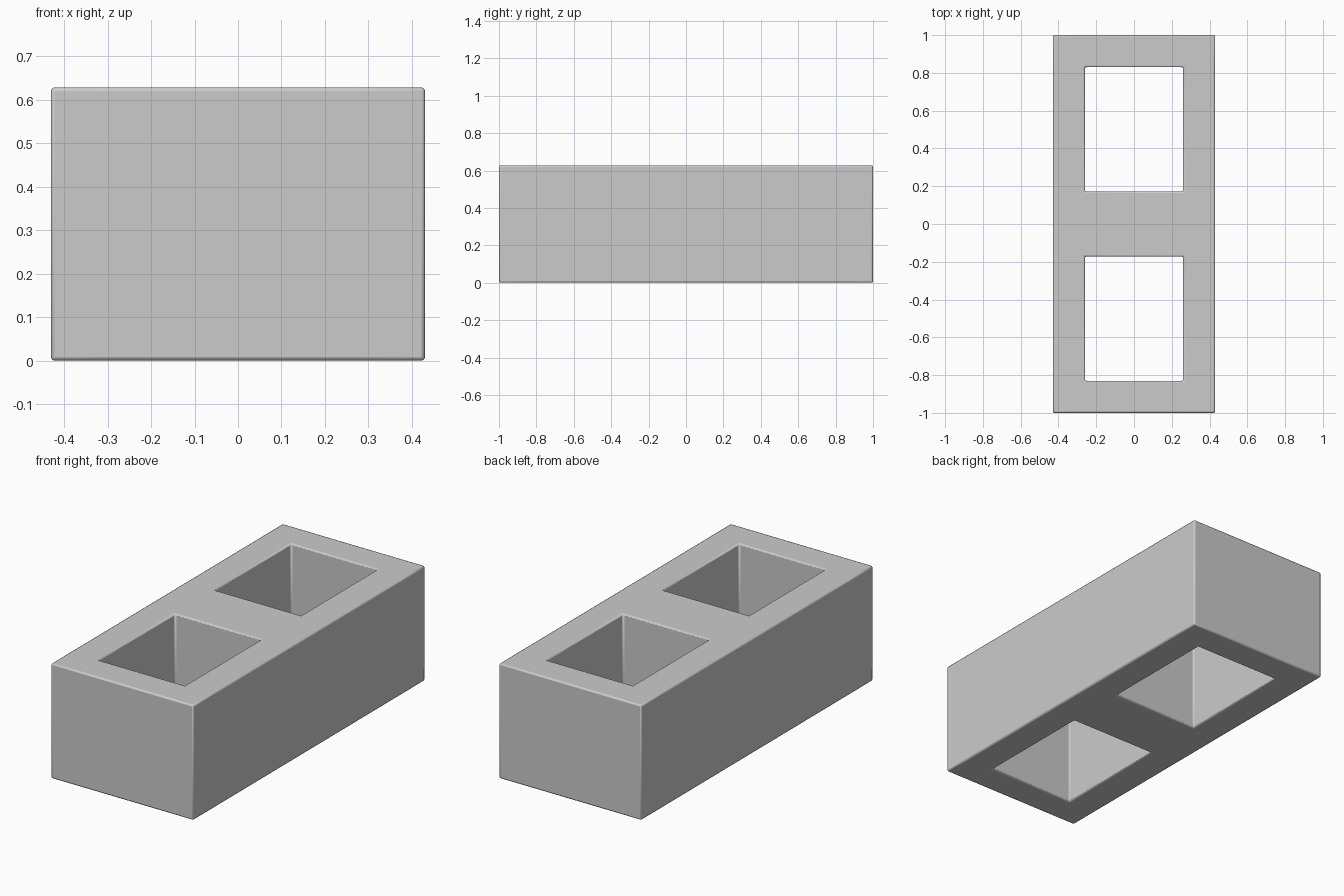
import bpy, bmesh

if "Cube" in bpy.data.objects:
    bpy.data.objects.remove(bpy.data.objects["Cube"])

HEIGHT = 0.628
BEVEL = 0.008
XS = [-0.43, -0.26, 0.26, 0.43]
YS = [-1.0, -0.83, -0.172, 0.172, 0.83, 1.0]
HOLES = {(1, 1), (1, 3)}

# Plan of the block: a grid with two open cells
bm = bmesh.new()
grid = [[bm.verts.new((x, y, 0)) for y in YS] for x in XS]
for i in range(len(XS) - 1):
    for j in range(len(YS) - 1):
        if (i, j) not in HOLES:
            bm.faces.new((grid[i][j], grid[i + 1][j],
                          grid[i + 1][j + 1], grid[i][j + 1]))

# Raise the plan to full height, keeping the underside
top = bmesh.ops.extrude_face_region(bm, geom=bm.faces[:], use_keep_orig=True)
bmesh.ops.translate(bm, vec=(0, 0, HEIGHT),
                    verts=[g for g in top["geom"] if isinstance(g, bmesh.types.BMVert)])
bmesh.ops.recalc_face_normals(bm, faces=bm.faces[:])

mesh = bpy.data.meshes.new("hollow_block")
bm.to_mesh(mesh)
bm.free()
block = bpy.data.objects.new("hollow_block", mesh)
bpy.context.collection.objects.link(block)

# Slightly eased edges, inside and out
bevel = block.modifiers.new("eased_edges", 'BEVEL')
bevel.width = BEVEL
bevel.segments = 2
bevel.limit_method = 'ANGLE'

bpy.context.view_layer.objects.active = block
block.select_set(True)
bpy.ops.object.shade_smooth_by_angle()
